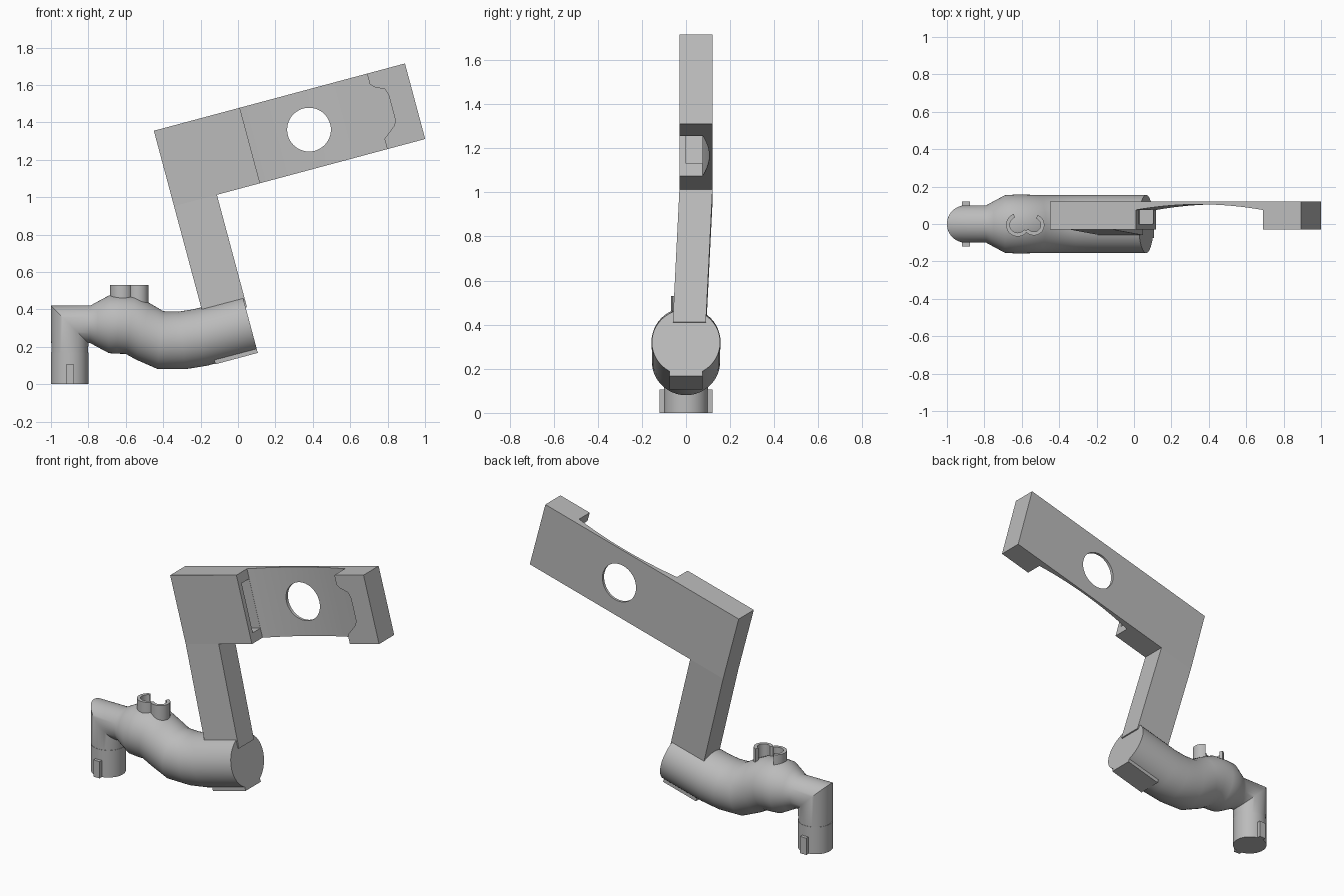
import bpy, bmesh
from math import sin, cos, pi, radians
from mathutils import Vector

cube = bpy.data.objects.get("Cube")
if cube:
    bpy.data.objects.remove(cube, do_unlink=True)

grey = bpy.data.materials.new("plain_grey")
grey.use_nodes = True
grey.diffuse_color = (0.5, 0.5, 0.5, 1)
grey.node_tree.nodes["Principled BSDF"].inputs["Base Color"].default_value = (0.5, 0.5, 0.5, 1)

TILT = radians(15)
C, S = cos(TILT), sin(TILT)


def arm(u, v, y):
    """Tilted arm frame: u along the bar, v down the post."""
    return Vector((-0.45 + C * u + S * v, y, 1.355 + S * u - C * v))


def loft(name, rings, smooth=False):
    """Skin a list of equal rings and cap both ends."""
    bm = bmesh.new()
    loops = [[bm.verts.new(p) for p in ring] for ring in rings]
    for a, b in zip(loops, loops[1:]):
        for i in range(len(a)):
            j = (i + 1) % len(a)
            bm.faces.new((a[i], a[j], b[j], b[i]))
    bm.faces.new(loops[0][::-1])
    bm.faces.new(loops[-1])
    bmesh.ops.recalc_face_normals(bm, faces=bm.faces)
    mesh = bpy.data.meshes.new(name)
    bm.to_mesh(mesh)
    bm.free()
    mesh.materials.append(grey)
    obj = bpy.data.objects.new(name, mesh)
    bpy.context.collection.objects.link(obj)
    if smooth:
        select(obj)
        bpy.ops.object.shade_smooth_by_angle(angle=radians(35))
    return obj


def select(obj):
    bpy.ops.object.select_all(action='DESELECT')
    obj.select_set(True)
    bpy.context.view_layer.objects.active = obj


def cut(obj, cutter):
    mod = obj.modifiers.new("cut", 'BOOLEAN')
    mod.operation = 'DIFFERENCE'
    mod.solver = 'EXACT'
    mod.object = cutter
    select(obj)
    bpy.ops.object.modifier_apply(modifier=mod.name)
    bpy.data.objects.remove(cutter, do_unlink=True)


def oval(x, z, r, tilt, stretch=1, n=48):
    """Cross-section ring whose axis is tilted up from +x."""
    t = radians(tilt)
    ring = []
    for i in range(n):
        a = 2 * pi * i / n
        w = r * stretch * sin(a)
        ring.append(Vector((x - w * sin(t), r * cos(a), z + w * cos(t))))
    return ring


def box(name, x, y, z):
    return loft(name, [[(a, b, c) for a, b in ((x[0], y[0]), (x[1], y[0]), (x[1], y[1]), (x[0], y[1]))]
                       for c in z])


# Upper bar: plan with a shallow curved recess between two thick ends
FRONT, BACK, HEIGHT = -0.03, 0.12, 0.418
U0, U1, END = 0.476, 1.18, 1.39
plan = [(0, BACK), (0, FRONT), (U0, FRONT)]
for i in range(17):
    t = i / 16
    plan.append((U0 + (U1 - U0) * t, 0.075 + 0.03 * (1 - (2 * t - 1) ** 2)))
plan += [(U1, FRONT), (END, FRONT), (END, BACK)]
bar = loft("upper_bar", [[arm(u, v, y) for u, y in plan] for v in (0, HEIGHT)])

# Round hole through the bar
circle = [(0.803 + 0.117 * cos(i * pi / 24), 0.209 + 0.117 * sin(i * pi / 24)) for i in range(48)]
cut(bar, loft("hole_cutter", [[arm(u, v, y) for u, v in circle] for y in (-0.2, 0.3)]))

# Slot behind the lip of the inner block
slot = [(0.40, 0.06), (0.50, 0.06), (0.50, 0.36), (0.40, 0.36)]
cut(bar, loft("slot_cutter", [[arm(u, v, y) for u, v in slot] for y in (0, 0.074)]))

# Shaped notch in the outer block
notch = [(1.1, 0.055), (1.178, 0.055), (1.20, 0.08), (1.25, 0.105), (1.262, 0.14),
         (1.262, 0.278), (1.25, 0.305), (1.178, 0.363), (1.1, 0.363)]
cut(bar, loft("notch_cutter", [[arm(u, v, y) for u, v in notch] for y in (-0.1, 0.074)]))
select(bar)
bpy.ops.object.shade_smooth_by_angle(angle=radians(25))

# Post leaning slightly forward down to the body
POST = 0.237
loft("post", [[arm(u, v, y + dy) for u, y in ((0, FRONT), (POST, FRONT), (POST, BACK), (0, BACK))]
              for v, dy in ((HEIGHT, 0), (1.04, -0.03))])

# Curved body tube with mitred elbow
loft("body_tube", [
    oval(-0.9, 0.16, 0.098, 90),
    oval(-0.9, 0.32, 0.1, 45, 1.414),
    oval(-0.79, 0.32, 0.1, 0),
    oval(-0.75, 0.32, 0.122, 0),
    oval(-0.69, 0.32, 0.154, 0),
    oval(-0.64, 0.32, 0.157, -3),
    oval(-0.575, 0.317, 0.157, -9),
    oval(-0.51, 0.283, 0.155, -14),
    oval(-0.415, 0.236, 0.155, -6),
    oval(-0.30, 0.234, 0.155, 7),
    oval(-0.2, 0.25, 0.155, 13),
    oval(0.065, 0.32, 0.155, 15),
], True)

# Plug with two side lugs
loft("plug", [oval(-0.9, z, 0.1, 90) for z in (0, 0.17)], True)
for side, sign in (("left", 1), ("right", -1)):
    box("plug_lug_" + side, (-0.92, -0.877), sorted((sign * 0.08, sign * 0.12)), (0, 0.105))

# Flat key under the end of the body
loft("bottom_key", [[(0.065 + C * a - S * w, y, 0.32 + S * a + C * w)
                     for a, w in ((-0.235, -0.158), (0, -0.158), (0, -0.1), (-0.235, -0.1))]
                    for y in (-0.075, 0.075)])


# Two open ring clips on top of the body
def clip(name, x, radius, start, stop):
    angles = [radians(start + (stop - start) * i / 20) for i in range(21)]
    outline = [(x + radius * cos(a), radius * sin(a)) for a in angles]
    inner = radius - 0.02
    outline += [(x + inner * cos(a), inner * sin(a)) for a in reversed(angles)]
    loft(name, [[(px, py - 0.005, z) for px, py in outline] for z in (0.4, 0.53)], True)


clip("clip_outer", -0.622, 0.062, 110, 325)
clip("clip_inner", -0.535, 0.056, 215, 430)
